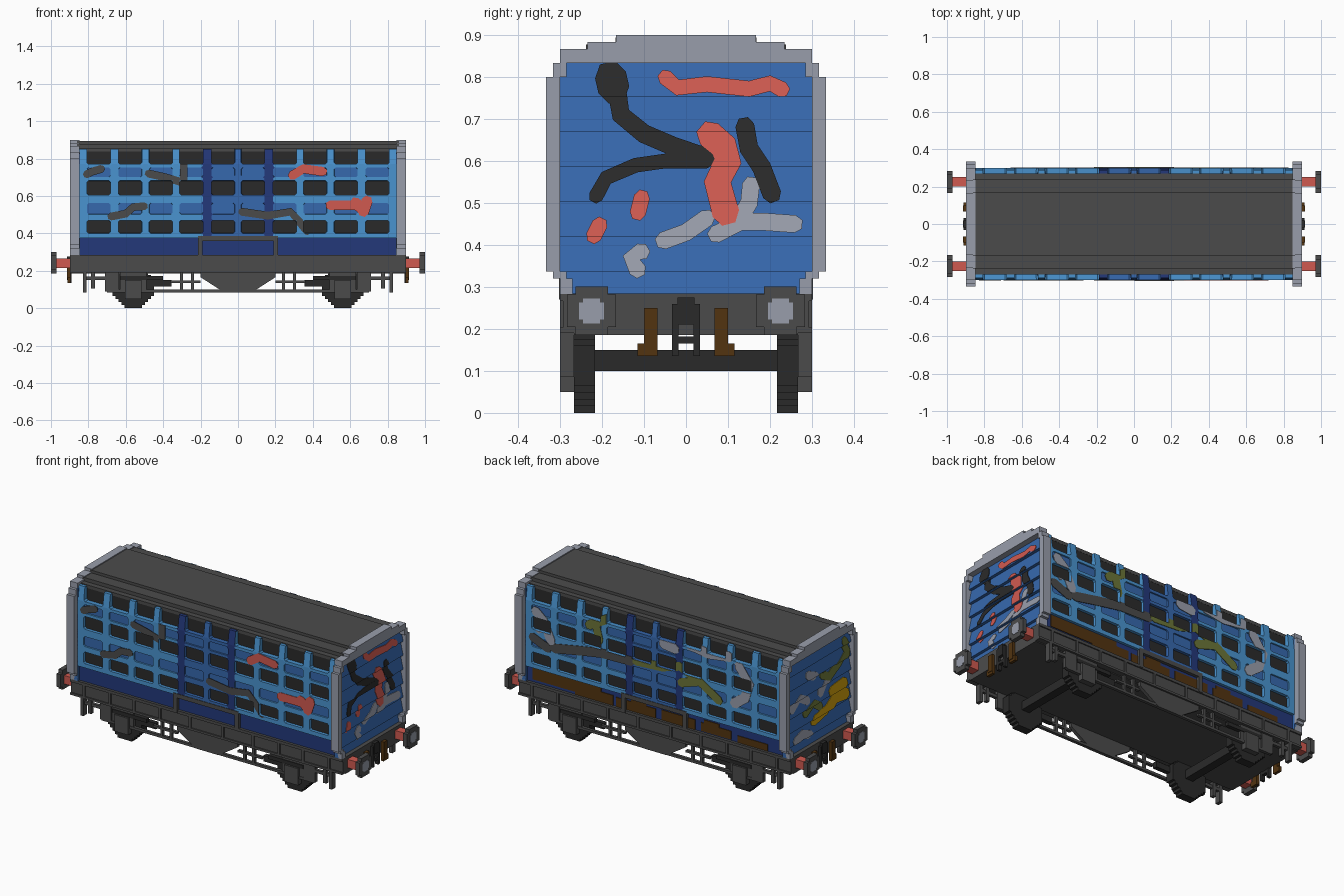
import bpy, bmesh, math
from mathutils import Vector

if "Cube" in bpy.data.objects:
    bpy.data.objects.remove(bpy.data.objects["Cube"])

def lin(c):
    return c / 12.92 if c <= 0.04045 else ((c + 0.055) / 1.055) ** 2.4

def material(name, hexa):
    rgb = [lin(int(hexa[i:i + 2], 16) / 255) for i in (0, 2, 4)] + [1]
    m = bpy.data.materials.new(name)
    m.use_nodes = True
    m.diffuse_color = rgb
    m.node_tree.nodes["Principled BSDF"].inputs["Base Color"].default_value = rgb
    return m

GREY = material("dark grey", "4b4b4b")
LIGHT = material("light grey", "999eab")
SKY = material("light blue", "4a94d0")
BLUE = material("mid blue", "3668ae")
NAVY = material("navy", "23387a")
BLACK = material("black", "2a2a2a")
RED = material("red", "d05a50")
BROWN = material("brown", "523410")
OLIVE = material("olive", "6c7538")
YELLOW = material("yellow", "c89a0c")

def finish(bm, name, *mats):
    me = bpy.data.meshes.new(name)
    bm.to_mesh(me)
    bm.free()
    for m in mats:
        me.materials.append(m)
    ob = bpy.data.objects.new(name, me)
    bpy.context.scene.collection.objects.link(ob)

def boxes(name, mat, items, mx=False, my=False):
    """Boxes (x0, x1, y0, y1, z0, z1), optionally mirrored in x and y."""
    bm = bmesh.new()
    for x0, x1, y0, y1, z0, z1 in items:
        for sx in ((1, -1) if mx else (1,)):
            for sy in ((1, -1) if my else (1,)):
                for v in bmesh.ops.create_cube(bm, size=1)["verts"]:
                    v.co = (sx * ((x0 + x1) / 2 + v.co.x * (x1 - x0)),
                            sy * ((y0 + y1) / 2 + v.co.y * (y1 - y0)),
                            (z0 + z1) / 2 + v.co.z * (z1 - z0))
    finish(bm, name, mat)

def thicken(bm, vec):
    ext = bmesh.ops.extrude_face_region(bm, geom=bm.faces[:])["geom"]
    bmesh.ops.translate(bm, vec=vec, verts=[v for v in ext if isinstance(v, bmesh.types.BMVert)])
    bmesh.ops.recalc_face_normals(bm, faces=bm.faces)

def prism(name, mat, points, vec):
    bm = bmesh.new()
    bm.faces.new([bm.verts.new(p) for p in points])
    thicken(bm, vec)
    finish(bm, name, mat)

def stepped_disc(name, mat, centre, r, depth, axis, rows):
    """A blocky disc: one stepped outline, extruded along x or y."""
    h = 2 * r / rows
    right = []
    for i in range(rows):
        z = -r + h * i
        w = max(h, round(math.sqrt(max(0, r * r - (z + h / 2) ** 2)) / h) * h)
        right += [(w, z), (w, z + h)]
    outline = [p for i, p in enumerate(right) if i == 0 or p != right[i - 1]]
    outline += [(-w, z) for w, z in reversed(outline)]
    cx, cy, cz = centre
    if axis == "x":
        prism(name, mat, [(cx - depth / 2, cy + u, cz + z) for u, z in outline], (depth, 0, 0))
    else:
        prism(name, mat, [(cx + u, cy - depth / 2, cz + z) for u, z in outline], (0, depth, 0))

# Body core, lower navy boards and stepped roof
boxes("body_core", BLACK, [(-.85, .85, -.255, .255, .28, .845)])
boxes("lower_boards", NAVY, [(-.85, .85, .25, .284, .28, .38)], my=True)
boxes("roof", GREY, [(-.86, .86, -.27, .27, .838, .857), (-.86, .86, -.238, .238, .857, .878),
                     (-.86, .86, -.168, .168, .878, .894)])

# Side walls: a lattice with recessed windows and panels
COLS = [s * c for s in (-1, 1) for c in (.08, .25, .412, .577, .745)]
XS = sorted([-.85, .85] + [c + d for c in COLS for d in (-.063, .063)])
ZS = [.375, .40, .47, .502, .562, .605, .682, .70, .752, .77, .852]
WINDOW_ROWS, PANEL_ROWS = (1, 5, 9), (3, 7)

def opening(c, rows):
    """Row index of the opening around a point, or None."""
    if min(abs(c.x - k) for k in COLS) < .062:
        return next((r for r in rows if ZS[r] < c.z < ZS[r + 1]), None)

def side_wall(name, s):
    bm = bmesh.new()
    grid = [[bm.verts.new((x, s * (.30 if z < .84 else .288), z)) for x in XS] for z in ZS]
    for j in range(len(ZS) - 1):
        for i in range(len(XS) - 1):
            q = [grid[j][i], grid[j][i + 1], grid[j + 1][i + 1], grid[j + 1][i]]
            bm.faces.new(q if s < 0 else q[::-1])
    bmesh.ops.bevel(bm, geom=[v for v in bm.verts if not v.is_boundary],
                    offset=.0085, segments=1, affect='VERTICES')
    wall = bm.faces[:]
    lip = bmesh.ops.extrude_edge_only(bm, edges=[e for e in bm.edges if e.is_boundary])["geom"]
    bmesh.ops.translate(bm, vec=(0, -s * .03, 0), verts=[v for v in lip if isinstance(v, bmesh.types.BMVert)])
    bm.normal_update()
    groups = {"glass": [], "top_glass": [], "panel": []}
    for f in bm.faces:
        x = f.calc_center_bounds().x
        f.material_index = 1 if abs(x) < .13 else 2 if abs(x) < .19 else 0
    for f in wall:
        c = f.calc_center_bounds()
        if f.calc_area() < .003:
            continue
        row = opening(c, WINDOW_ROWS)
        if row is not None:
            groups["top_glass" if row == 9 else "glass"].append(f)
        elif opening(c, PANEL_ROWS) is not None:
            groups["panel"].append(f)
    for key, depth in (("glass", -.016), ("top_glass", -.02), ("panel", -.008)):
        bmesh.ops.inset_individual(bm, faces=groups[key], thickness=.001, depth=depth)
        for f in groups[key]:
            f.material_index = 1 if key == "panel" else 3
    # Top windows stand upright against the roof edge and are open above
    for f in groups["top_glass"]:
        for v in f.verts:
            v.co.y = s * .269
    bmesh.ops.delete(bm, context='FACES_ONLY', geom=[
        f for f in bm.faces if all(v.co.z > .845 for v in f.verts)
        and min(abs(f.calc_center_bounds().x - k) for k in COLS) < .02])
    finish(bm, name, SKY, BLUE, NAVY, BLACK)

side_wall("front_side_wall", -1)
side_wall("back_side_wall", 1)

# End frames and overlapping weatherboards
FRAME = [(.283, .32, .27, .30), (.32, .337, .285, .317), (.337, .80, .30, .333),
         (.80, .833, .285, .317), (.833, .867, 0, .30), (.867, .883, 0, .235), (.883, .90, 0, .167)]
boxes("end_frames", LIGHT, [(.848, .897, a, b, z0, z1) for z0, z1, a, b in FRAME], True, True)
BOARD, BOARD_Z = .0833, [.2537 + .0833 * i for i in range(8)]

def board_x(z, i):
    return .879 - .018 * (z - BOARD_Z[i]) / BOARD

for s, side in ((1, "left"), (-1, "right")):
    profile = [(.845, .283)]
    for i in range(7):
        a, b = max(.283, BOARD_Z[i]), BOARD_Z[i + 1]
        profile += [(board_x(a, i), a), (board_x(b, i), b)]
    profile.append((.845, BOARD_Z[7]))
    prism(side + "_end_boards", BLUE, [(s * x, -.30, z) for x, z in profile], (0, .60, 0))

# Chassis
boxes("chassis", GREY, [(-.897, .897, -.267, .267, .185, .284)])
boxes("sole_bars", GREY, [(-.897, .897, .255, .293, .19, .284), (-.897, .897, .25, .30, .267, .284),
                          (-.897, .897, .25, .30, .19, .203)], my=True)
boxes("sole_bar_ribs", GREY, [(x, x + .015, .28, .30, .2, .27) for x in (.10, .30, .47, .63, .80)], True, True)
boxes("door_rails", GREY, [(0, .215, .27, .303, .36, .385), (.19, .215, .27, .303, .27, .37)], True, True)

# Side trusses and hanging plates
boxes("truss_bars", GREY, [(0, .70, .27, .288, .085, .10), (.2, .36, .27, .288, .135, .148),
                           (.235, .25, .27, .288, .09, .19), (.295, .31, .27, .288, .09, .19),
                           (.68, .83, .27, .288, .15, .168), (.81, .83, .267, .30, .085, .19),
                           (.765, .785, .267, .29, .105, .19), (.635, .71, .267, .288, .09, .19)], True, True)
boxes("axle_boxes", GREY, [(.49, .63, .267, .285, .09, .19), (.515, .605, .267, .30, .05, .15)], True, True)
boxes("springs", BLACK, [(.40, .63, .268, .289, .15, .172), (.355, .52, .24, .267, .115, .15)], True, True)
for s, side in ((-1, "front"), (1, "back")):
    prism(side + "_truss_plate", GREY, [(x, s * .27, z) for x, z in (
        (-.2, .19), (-.2, .165), (-.075, .085), (.075, .085), (.2, .165), (.2, .19))], (0, s * .02, 0))

# Wheels, axles and buffers
for sx, end in ((1, "left"), (-1, "right")):
    boxes(end + "_axle", BLACK, [(sx * .56 - .025, sx * .56 + .025, -.22, .22, .10, .15)])
    for sy, side in ((-1, "front"), (1, "back")):
        tag = f"{side}_{end}_"
        y = sy * .225
        stepped_disc(tag + "wheel", BLACK, (sx * .56, sy * .242, .112), .112, .05, "y", 14)
        boxes(tag + "buffer_shank", RED, [(sx * .935 - .04, sx * .935 + .04, y - .025, y + .025, .215, .265)])
        stepped_disc(tag + "buffer_head", GREY, (sx * .985, y, .243), .058, .027, "x", 6)
        stepped_disc(tag + "buffer_face", LIGHT, (sx * .9965, y, .243), .03, .007, "x", 6)

# Coupling hooks and hoses
boxes("couplings", BLACK, [(.89, .912, .018, .033, .135, .26), (.89, .912, 0, .033, .165, .182),
                           (.89, .915, 0, .02, .21, .275)], True, True)
boxes("brake_hoses", BROWN, [(.895, .915, .068, .10, .15, .25), (.895, .912, .068, .115, .135, .165)], True, True)

# Painted strokes: thin ribbons along short paths, fitted to the wall behind
def cut(bm, normal, values):
    for k in values:
        bmesh.ops.bisect_plane(bm, geom=bm.verts[:] + bm.edges[:] + bm.faces[:],
                               plane_co=Vector(normal) * k, plane_no=normal)

def stroke(name, mat, face, s, width, *paths, lift=0):
    """face 'side' uses (x, z) on y = s; face 'end' uses (y, z) on x = s."""
    bm = bmesh.new()
    for path in paths:
        pts = [Vector((u, 0, z)) for u, z in path]
        rows = []
        for i, p in enumerate(pts):
            t = (pts[min(i + 1, len(pts) - 1)] - pts[max(i - 1, 0)]).normalized()
            n = Vector((-t.z, 0, t.x)) * width / 2
            # Rounded ends: a full-width row plus a narrow cap
            steps = [(0, 1)]
            if i == 0:
                steps = [(-.4, .5), (0, 1)]
            elif i == len(pts) - 1:
                steps = [(0, 1), (.4, .5)]
            for along, k in steps:
                q = p + t * along * width
                rows.append([bm.verts.new(q + n * k), bm.verts.new(q - n * k)])
        for a, b in zip(rows, rows[1:]):
            bm.faces.new((a[0], a[1], b[1], b[0]))
    if face == "side":
        cut(bm, (1, 0, 0), XS)
        cut(bm, (0, 0, 1), ZS)
        bmesh.ops.delete(bm, context='FACES', geom=[
            f for f in bm.faces if opening(f.calc_center_median(), WINDOW_ROWS) is not None])
        for v in bm.verts:
            v.co.y = s * (.301 + lift)
        thicken(bm, (0, s * .003, 0))
    else:
        cut(bm, (0, 0, 1), BOARD_Z)
        bmesh.ops.split_edges(bm, edges=[e for e in bm.edges if any(
            all(abs(v.co.z - z) < 1e-5 for v in e.verts) for z in BOARD_Z)])
        for f in bm.faces:
            i = int((f.calc_center_median().z - BOARD_Z[0]) / BOARD)
            for v in f.verts:
                v.tag = True
                v.index = i
        for v in bm.verts:
            v.co = (s * (board_x(v.co.z, v.index) + .001 + lift), v.co.x, v.co.z)
        thicken(bm, (s * .003, 0, 0))
    finish(bm, name, mat)

stroke("front_dark_paint", GREY, "side", -1, .042,
       [(-.81, .715), (-.78, .73), (-.73, .745)], [(-.48, .72), (-.39, .70), (-.29, .67)],
       [(-.29, .77), (-.29, .69)], [(-.68, .49), (-.60, .505), (-.56, .54), (-.50, .545)],
       [(.02, .515), (.16, .495), (.28, .515), (.33, .46), (.37, .41)])
stroke("front_red_paint", RED, "side", -1, .05,
       [(.29, .71), (.35, .745), (.455, .73)], [(.49, .55), (.58, .55), (.69, .55)])
stroke("front_red_arrow", RED, "side", -1, .06, [(.625, .565), (.67, .525)], [(.69, .575), (.67, .515)], lift=.001)
stroke("back_light_paint", LIGHT, "side", 1, .06,
       [(.78, .72), (.73, .68), (.68, .57)], [(.76, .62), (.73, .67)], [(-.06, .75), (-.14, .74)],
       [(-.23, .79), (-.36, .77), (-.50, .79)], [(-.56, .75), (-.63, .66), (-.60, .57), (-.53, .52)])
stroke("back_dark_paint", GREY, "side", 1, .055, [(.66, .53), (.50, .56), (.35, .585), (.15, .59)],
       [(.80, .56), (.70, .52)])
stroke("back_olive_paint", OLIVE, "side", 1, .052, [(.43, .73), (.36, .77), (.29, .81)], [(.38, .74), (.36, .66)],
       [(.12, .60), (-.05, .61), (-.17, .645), (-.30, .59), (-.43, .51)], [(-.18, .55), (-.3, .59)], lift=.001)
boxes("back_rust_patches", BROWN, [(x, x + w, .28, .288, z, z + h) for x, w, z, h in (
    (.50, .31, .30, .07), (.28, .25, .285, .06), (.36, .16, .335, .035), (.0, .26, .285, .055), (.06, .1, .33, .03),
    (-.26, .22, .285, .06), (-.5, .2, .29, .05), (-.42, .1, .33, .03), (-.74, .2, .285, .04))])
stroke("left_end_black_paint", BLACK, "end", 1, .045,
       [(-.165, .77), (-.155, .71), (-.10, .665), (-.03, .635), (.03, .615), (.09, .615)],
       [(.14, .685), (.15, .63), (.18, .585), (.205, .52)])
stroke("left_end_black_patch", BLACK, "end", 1, .075, [(-.18, .805), (-.172, .77)], lift=.0005)
stroke("left_end_black_branch", BLACK, "end", 1, .035,
       [(.05, .60), (-.05, .60), (-.12, .59), (-.19, .56), (-.215, .515)], lift=.001)
stroke("left_end_red_paint", RED, "end", 1, .038,
       [(-.05, .80), (-.02, .775), (.05, .783), (.15, .772), (.2, .785), (.23, .77)],
       [(-.105, .515), (-.115, .475)], [(-.22, .42), (-.205, .45)])
stroke("left_end_red_streak", RED, "end", 1, .065,
       [(.055, .665), (.09, .635), (.10, .60), (.075, .55), (.095, .475)], lift=.002)
stroke("left_end_grey_paint", LIGHT, "end", 1, .042,
       [(-.055, .41), (.0, .43), (.05, .465)], [(.07, .425), (.12, .45), (.15, .50), (.155, .545)],
       [(.12, .455), (.19, .455), (.26, .45)], [(-.105, .385), (-.13, .37), (-.115, .34)])
stroke("right_end_grey_paint", LIGHT, "end", -1, .05, [(.25, .55), (.17, .59), (.10, .55)],
       [(.22, .35), (.15, .37), (.08, .34)], [(.10, .70), (.03, .67)], [(-.02, .55), (-.08, .60)])
stroke("right_end_olive_paint", OLIVE, "end", -1, .05, [(-.27, .70), (-.2, .66), (-.10, .62), (-.04, .65)],
       [(.12, .48), (.04, .51), (-.02, .47)], [(-.24, .78), (-.27, .70)], lift=.001)
stroke("right_end_yellow_paint", YELLOW, "end", -1, .065,
       [(.04, .41), (-.08, .43), (-.16, .47), (-.26, .46)], [(-.12, .52), (-.24, .53)], lift=.002)
